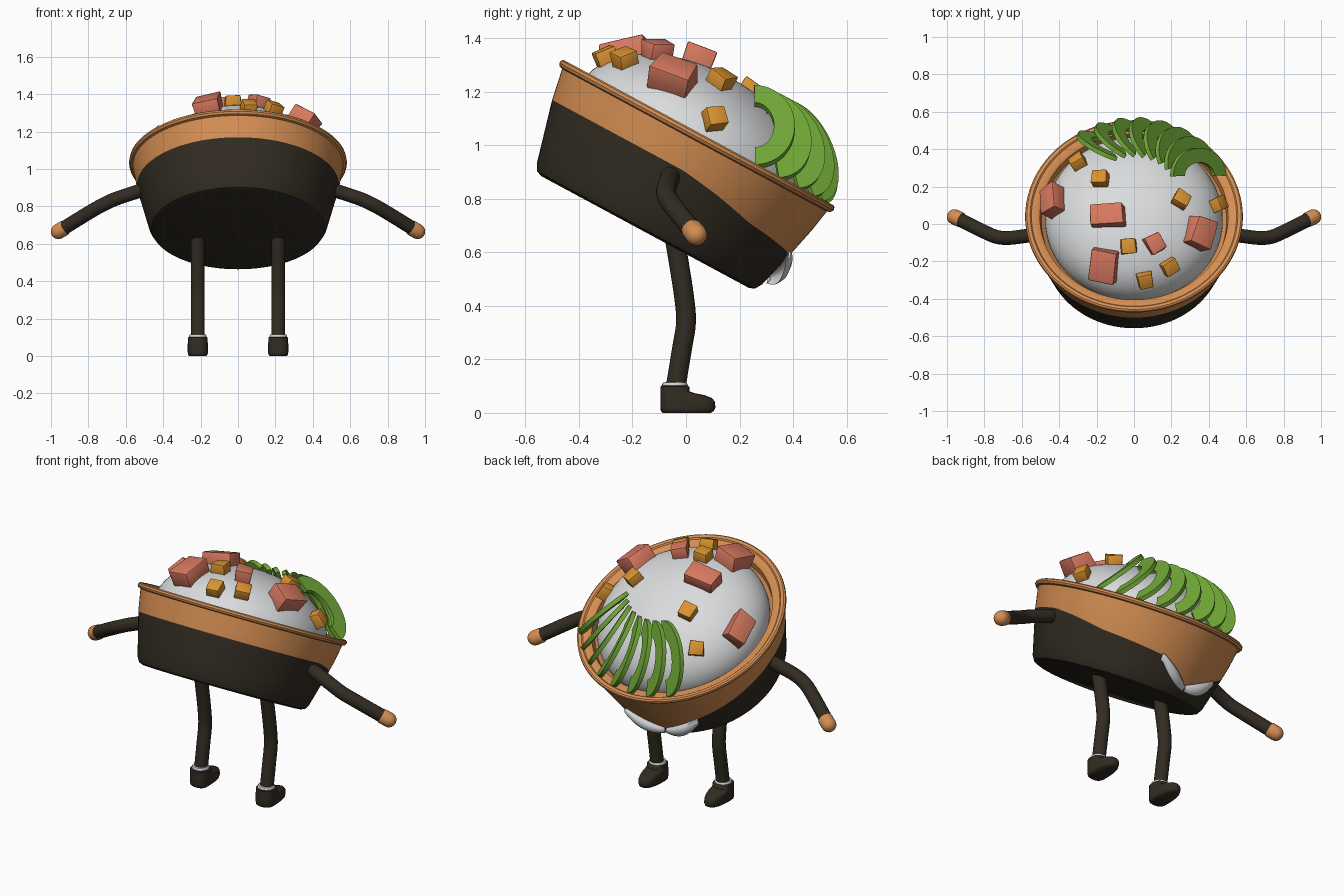
import bpy, bmesh, math, random
from mathutils import Vector, Matrix, Euler

if "Cube" in bpy.data.objects:
    bpy.data.objects.remove(bpy.data.objects["Cube"])

random.seed(4)
V = Vector

def material(name, col):
    m = bpy.data.materials.new(name)
    m.diffuse_color = (*col, 1)
    m.use_nodes = True
    m.node_tree.nodes["Principled BSDF"].inputs["Base Color"].default_value = m.diffuse_color
    return m

BLACK = material("dark wrapper", (0.032, 0.025, 0.016))
TAN = material("warm tan", (0.66, 0.27, 0.085))
RICE = material("rice white", (0.70, 0.71, 0.72))
FOIL = material("pale lining", (0.66, 0.67, 0.69))
GREEN = material("avocado green", (0.17, 0.40, 0.04))
SALMON = material("salmon pink", (0.68, 0.19, 0.115))
ORANGE = material("orange cube", (0.70, 0.29, 0.03))

# Tilted frame of the bowl: origin at the middle of its bottom
BOWL = Matrix.Translation((0, -0.153, 0.676)) @ Matrix.Rotation(math.radians(-28.3), 4, 'X')
RIM_H = 0.42

def finish(name, bm, mats, matrix=None, angle=40):
    bmesh.ops.recalc_face_normals(bm, faces=bm.faces)
    me = bpy.data.meshes.new(name)
    bm.to_mesh(me)
    bm.free()
    if matrix:
        me.transform(matrix)
    for m in mats:
        me.materials.append(m)
    me.shade_smooth()
    me.set_sharp_from_angle(angle=math.radians(angle))
    ob = bpy.data.objects.new(name, me)
    bpy.context.collection.objects.link(ob)
    return ob

def loft(name, rings, mats, matrix=None, angle=40, mat_of_band=lambda i: 0, cap_end=True):
    bm = bmesh.new()
    vs = [[bm.verts.new(p) for p in r] for r in rings]
    n = len(rings[0])
    for i in range(len(vs) - 1):
        for j in range(n):
            k = (j + 1) % n
            bm.faces.new((vs[i][j], vs[i][k], vs[i + 1][k], vs[i + 1][j])).material_index = mat_of_band(i)
    bm.faces.new(vs[0])
    if cap_end:
        bm.faces.new(vs[-1])
    return finish(name, bm, mats, matrix, angle)

def interp(table, x):
    for (a, fa), (b, fb) in zip(table, table[1:]):
        if x <= b:
            return fa + (fb - fa) * (x - a) / (b - a)
    return table[-1][1]

def polar(r, deg, h):
    a = math.radians(deg)          # 0 = back, 90 = +x
    return V((r * math.sin(a), r * math.cos(a), h))

# ---- Bowl: dark wrapper below, tan bowl above, torn edge at the back ----
WALL = [(0, 0.44), (0.008, 0.462), (0.035, 0.478), (0.27, 0.54), (0.39, 0.562)]
EDGE = [(-180, .27), (-88, .27), (-70, .247), (-50, .205), (-32, .16), (-10, .075),
        (12, .185), (38, .205), (52, .215), (72, .25), (88, .27), (180, .27)]
ANG = [-180 + 2.5 * i for i in range(144)]

def wall(h):
    return interp(WALL, h)

rings = [[polar(wall(h), a, h) for a in ANG] for h in (0, 0.008, 0.035)]
for k in (1, 2, 3):
    rings.append([polar(wall(h), a, h) for a in ANG
                  for h in [0.035 + (interp(EDGE, a) - 0.035) * k / 3]])
for k in (1, 2, 3):
    rings.append([polar(wall(h), a, h) for a in ANG
                  for h in [interp(EDGE, a) + (0.39 - interp(EDGE, a)) * k / 3]])
for r, h in [(.575, .394), (.582, .405), (.58, .416), (.572, .422), (.555, .421), (.548, .414),
             (.515, .412), (.503, .403), (.495, .36), (.46, .33)]:
    rings.append([polar(r, a, h) for a in ANG])
loft("bowl", rings, [BLACK, TAN], BOWL, 35, lambda i: 0 if i < 5 else 1)

# ---- Torn lining flaps curling out along the notch ----
CURL = [(-.004, .0), (.018, .006), (.034, -.012), (.036, -.04), (.026, -.06)]
for name, a0, a1 in (("left_torn_flap", -34, -10.5), ("right_torn_flap", -9.5, 14)):
    rings = []
    for i in range(13):
        a = a0 + (a1 - a0) * i / 12
        w = 0.45 + 0.55 * math.sin(math.pi * i / 12)
        h0 = interp(EDGE, a)
        r0 = wall(h0)
        outer = [polar(r0 + x * w + .003, a, h0 + z * w + .003) for x, z in CURL]
        inner = [polar(r0 + x * w - .003, a, h0 + z * w - .003) for x, z in CURL]
        rings.append(outer + inner[::-1])
    loft(name, rings, [FOIL], BOWL, 60)

# ---- Rice dome ----
DA, DB, DC = 0.475, 0.29, RIM_H - 0.05
rings = []
for i in range(19):
    t = math.radians(-15 + 104 * i / 18)
    rings.append([polar(DA * math.cos(t), 5 * j, DC + DB * math.sin(t)) for j in range(72)])
loft("rice_dome", rings, [RICE], BOWL, 60)

# ---- Cubes sitting on the dome, placed by top-view position ----
def dome_point(x, y, off):
    a, b = DA + off, DB + off
    inv = BOWL.inverted()
    o = inv @ V((x, y, 3)) - V((0, 0, DC))
    d = inv.to_3x3() @ V((0, 0, -1))
    s = V((1 / a, 1 / a, 1 / b))
    o, d = o * s, d * s
    B, C = o.dot(d), o.dot(o) - 1
    t = (-B - math.sqrt(max(0, B * B - d.dot(d) * C))) / d.dot(d)
    q = o + d * t
    return BOWL @ (V((q.x * a, q.y * a, q.z * b + DC))), (BOWL.to_3x3() @ (q * s)).normalized()

def chunk(name, x, y, dims, spin, mat, off):
    p, n = dome_point(x, y, off)
    side = V((1, 0, 0))
    side = (side - n * side.dot(n)).normalized()
    rot = Matrix((side, n.cross(side), n)).transposed().to_4x4()
    bm = bmesh.new()
    bmesh.ops.create_cube(bm, size=1)
    for v in bm.verts:
        v.co = V([c * d * random.uniform(0.84, 1.06) for c, d in zip(v.co, dims)])
    bmesh.ops.bevel(bm, geom=bm.edges[:], offset=min(dims) * 0.08, segments=2, affect='EDGES', profile=0.5)
    M = Matrix.Translation(p) @ rot @ Euler((0, 0, math.radians(spin))).to_matrix().to_4x4()
    finish(name, bm, [mat], M, 30)

for i, (x, y, dims, spin) in enumerate([
        (-.435, .12, (.12, .17, .10), 4), (-.14, .045, (.18, .12, .085), 0),
        (-.16, -.22, (.15, .18, .10), -6), (.11, -.105, (.09, .10, .07), 30),
        (.35, -.05, (.14, .17, .11), -20)]):
    chunk(f"salmon_chunk_{i + 1}", x, y, dims, spin, SALMON, 0.025)
for i, (x, y, spin) in enumerate([(-.30, .33, 15), (-.18, .24, -5), (-.03, -.12, 5), (.06, -.30, 10),
                                  (.19, -.23, 25), (.25, .13, -25), (.45, .105, 40)]):
    chunk(f"orange_cube_{i + 1}", x, y, (.085, .08, .07), spin, ORANGE, 0.018)

# ---- Avocado slices: overlapping crescents fanned round the back ----
N = 8
for i in range(N):
    az = 63 - 87 * i / (N - 1)
    a = math.radians(az)
    radial = V((math.sin(a), math.cos(a), 0))
    tang = V((-math.cos(a), math.sin(a), 0))
    along = (radial * .77 + V((0, 0, -.63))).normalized()
    out = (radial * .63 + V((0, 0, .77))).normalized()
    lean = math.radians(38)
    bulge = tang * math.cos(lean) + out * math.sin(lean)
    nrm = along.cross(bulge).normalized()
    mid = polar(.385, az, RIM_H + .12)
    arc = [math.pi * k / 24 for k in range(25)]
    pts = [mid + along * (.205 * math.cos(t)) + bulge * (.15 * math.sin(t)) for t in arc]
    pts += [mid + along * (.115 * math.cos(t)) + bulge * (.072 * math.sin(t)) for t in reversed(arc)]
    bm = bmesh.new()
    lo = [bm.verts.new(p - nrm * .012) for p in pts]
    hi = [bm.verts.new(p + nrm * .012) for p in pts]
    for k in range(24):            # strip faces of both flat sides
        q = 49 - k
        for s in (lo, hi):
            bm.faces.new((s[k], s[k + 1], s[q - 1], s[q]))
    for k in range(50):
        bm.faces.new((lo[k], lo[(k + 1) % 50], hi[(k + 1) % 50], hi[k]))
    finish(f"avocado_slice_{i + 1}", bm, [GREEN], BOWL, 40)

# ---- Limbs ----
def smooth_path(pts, n=5):
    P = [V(p) for p in pts]
    P = [2 * P[0] - P[1]] + P + [2 * P[-1] - P[-2]]
    res = []
    for a, b, c, d in zip(P, P[1:], P[2:], P[3:]):
        for k in range(n):
            t = k / n
            res.append(0.5 * (2 * b + (c - a) * t + (2 * a - 5 * b + 4 * c - d) * t * t
                              + (3 * b - a - 3 * c + d) * t ** 3))
    return res + [P[-2]]

def tube(name, path, radii, ref, mat):
    rings = []
    for i, p in enumerate(path):
        t = (path[min(i + 1, len(path) - 1)] - path[max(i - 1, 0)]).normalized()
        u = t.cross(V(ref)).normalized()
        w = t.cross(u)
        rings.append([p + (u * math.cos(x) + w * math.sin(x)) * radii[i]
                      for x in [2 * math.pi * j / 24 for j in range(24)]])
    return loft(name, rings, [mat])

def shoe_ring(x0, z, toe, half):
    # round heel behind the ankle, longer rounded toe in front
    ring = []
    for j in range(40):
        t = 2 * math.pi * j / 40
        c, s = math.cos(t), math.sin(t)
        c, s = (math.copysign(abs(q) ** 0.8, q) for q in (c, s))
        reach = toe + .042 if s > 0 else half
        ring.append(V((x0 + half * c, -.042 + reach * s, z)))
    return ring

for side, sx in (("right", 1), ("left", -1)):
    arm = smooth_path([(sx * x, y, z) for x, y, z in [
        (.47, -.058, .90), (.56, -.062, .872), (.66, -.074, .838), (.73, -.07, .805),
        (.80, -.042, .765), (.93, .022, .685)]])
    tube(f"{side}_arm", arm, [.037] * len(arm), (0, 0, 1), BLACK)
    d = V((sx * .80, .37, -.47)).normalized()
    c = V((sx * .96, .038, .666))
    steps = [(-.045, .039), (-.04, .041), (0, .041)]
    steps += [(.041 * math.sin(t), .041 * math.cos(t)) for t in (.3, .6, .9, 1.2, 1.45)]
    tube(f"{side}_hand", [c + d * s for s, r in steps], [r for s, r in steps], (0, 0, 1), TAN)

    x = sx * .215
    leg = smooth_path([(x, -.05, .70), (x, -.03, .58), (x, -.008, .44), (x, 0, .34),
                       (x, -.015, .24), (x, -.038, .10)])
    tube(f"{side}_leg", leg, [.037] * len(leg), (1, 0, 0), BLACK)
    cuff = [(.09, .047), (.108, .047), (.114, .043), (.115, .03)]
    tube(f"{side}_cuff", [V((x, -.042, z)) for z, r in cuff], [r for z, r in cuff], (1, 0, 0), FOIL)
    loft(f"{side}_shoe", [shoe_ring(x, z, toe, h) for z, toe, h in [
        (0, .092, .046), (.006, .103, .052), (.02, .11, .054), (.042, .108, .054), (.056, .096, .054),
        (.066, .07, .054), (.073, .035, .053), (.08, .014, .053), (.098, .012, .053), (.102, .007, .048)]],
        [BLACK], None, 50)
